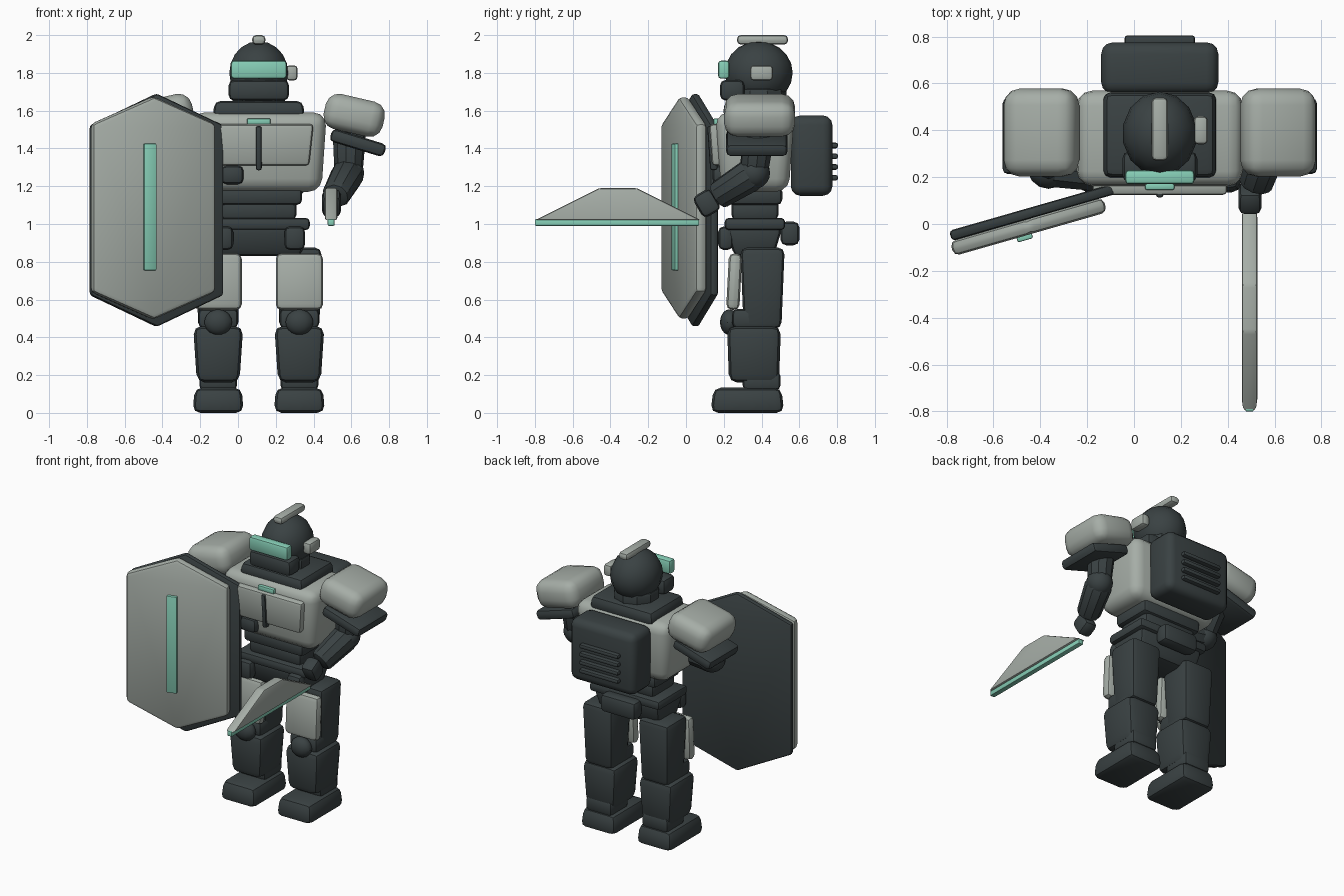
import bpy, bmesh
from math import radians
from mathutils import Vector, Matrix, Euler

cube = bpy.data.objects.get("Cube")
if cube:
    bpy.data.objects.remove(cube, do_unlink=True)


def material(name, rgb):
    m = bpy.data.materials.new(name)
    m.use_nodes = True
    m.diffuse_color = (*rgb, 1)
    m.node_tree.nodes["Principled BSDF"].inputs["Base Color"].default_value = (*rgb, 1)
    return m


DARK = material("dark slate", (0.042, 0.054, 0.056))
LIGHT = material("pale grey", (0.38, 0.42, 0.385))
TEAL = material("teal glow", (0.24, 0.62, 0.47))

CX = 0.11  # centre line of the body
SIDES = (("left", 1), ("right", -1))


def finish(name, bm, mat, matrix, bevel=0.0, segments=2):
    bmesh.ops.recalc_face_normals(bm, faces=bm.faces)
    if bevel:
        sharp = [e for e in bm.edges if e.calc_face_angle(0) > 0.3]
        bmesh.ops.bevel(bm, geom=sharp, offset=bevel, segments=segments,
                        profile=0.5, affect='EDGES', clamp_overlap=True)
    mesh = bpy.data.meshes.new(name)
    bm.to_mesh(mesh)
    bm.free()
    ob = bpy.data.objects.new(name, mesh)
    ob.matrix_world = matrix
    mesh.materials.append(mat)
    bpy.context.collection.objects.link(ob)
    bpy.ops.object.select_all(action='DESELECT')
    ob.select_set(True)
    bpy.context.view_layer.objects.active = ob
    bpy.ops.object.shade_smooth_by_angle(angle=radians(32))
    return ob


def place(loc, rot=(0, 0, 0)):
    return Matrix.Translation(loc) @ Euler([radians(a) for a in rot]).to_matrix().to_4x4()


def box(name, mat, loc, size, bevel=0.02, rot=(0, 0, 0), bottom=(1, 1), top=(1, 1), segments=2):
    """Bevelled box whose top and bottom can be narrowed."""
    bm = bmesh.new()
    bmesh.ops.create_cube(bm, size=1)
    for v in bm.verts:
        k = top if v.co.z > 0 else bottom
        v.co = Vector((v.co.x * size[0] * k[0], v.co.y * size[1] * k[1], v.co.z * size[2]))
    return finish(name, bm, mat, place(loc, rot), bevel, segments)


def ball(name, mat, loc, radii):
    bm = bmesh.new()
    bmesh.ops.create_uvsphere(bm, u_segments=14, v_segments=10, radius=1)
    bmesh.ops.scale(bm, vec=radii, verts=bm.verts)
    return finish(name, bm, mat, place(loc))


def limb(name, mat, a, b, r1, r2, bevel=0.025):
    """Tapered ten-sided rod between two points."""
    a, b = Vector(a), Vector(b)
    bm = bmesh.new()
    bmesh.ops.create_cone(bm, cap_ends=True, segments=10, radius1=r1, radius2=r2, depth=(b - a).length)
    turn = (b - a).to_track_quat('Z', 'Y').to_matrix().to_4x4()
    for f in bm.faces:
        f.smooth = True
    caps = [e for e in bm.edges if any(len(f.verts) > 4 for f in e.link_faces)]
    bmesh.ops.bevel(bm, geom=caps, offset=bevel, segments=2, profile=0.5, affect='EDGES')
    return finish(name, bm, mat, Matrix.Translation((a + b) / 2) @ turn)


def prism(name, mat, outline, thick, matrix, bevel, segments=2):
    """Outline in local x,z extruded along local y."""
    bm = bmesh.new()
    face = bm.faces.new([bm.verts.new((x, -thick / 2, z)) for x, z in outline])
    out = bmesh.ops.extrude_face_region(bm, geom=[face])
    bmesh.ops.translate(bm, vec=(0, thick, 0),
                        verts=[g for g in out["geom"] if isinstance(g, bmesh.types.BMVert)])
    return finish(name, bm, mat, matrix, bevel, segments)


# Head
ball("head", DARK, (CX, 0.385, 1.80), (0.16, 0.18, 0.168))
box("jaw_guard", DARK, (CX, 0.245, 1.708), (0.32, 0.13, 0.11), 0.03)
limb("neck", DARK, (CX, 0.385, 1.58), (CX, 0.385, 1.72), 0.14, 0.15)
box("visor", TEAL, (CX, 0.2, 1.817), (0.295, 0.06, 0.095), 0.015)
box("head_crest", LIGHT, (CX, 0.405, 1.975), (0.07, 0.27, 0.05), 0.02)
box("ear_unit", LIGHT, (0.285, 0.4, 1.8), (0.06, 0.12, 0.08), 0.018)

# Torso
box("collar", DARK, (CX, 0.38, 1.607), (0.49, 0.37, 0.088), 0.03, top=(0.95, 0.95))
box("chest", LIGHT, (CX, 0.365, 1.38), (0.72, 0.42, 0.42), 0.07, bottom=(0.92, 0.85), segments=3)
box("chest_plate", LIGHT, (CX, 0.165, 1.42), (0.58, 0.07, 0.22), 0.02, rot=(4, 0, 0), bottom=(0.92, 1))
box("chest_seam", DARK, (CX, 0.14, 1.402), (0.032, 0.04, 0.235), 0.012, rot=(4, 0, 0))
box("chest_light", TEAL, (CX, 0.16, 1.543), (0.125, 0.03, 0.033), 0.008)
box("abdomen_upper", DARK, (CX, 0.365, 1.15), (0.46, 0.29, 0.1), 0.03)
box("abdomen_lower", DARK, (CX, 0.365, 1.075), (0.4, 0.25, 0.11), 0.03)
box("belt", DARK, (CX, 0.365, 1.0), (0.54, 0.32, 0.065), 0.022)
box("pelvis", DARK, (CX, 0.36, 0.905), (0.5, 0.3, 0.15), 0.03, bottom=(0.9, 0.7))
box("rear_pouch", DARK, (CX, 0.55, 0.95), (0.27, 0.1, 0.125), 0.03)
for side, s in SIDES:
    box(side + "_belt_pouch", DARK, (CX + s * 0.19, 0.21, 0.925), (0.11, 0.08, 0.125), 0.03)

# Backpack with vents
box("backpack", DARK, (CX, 0.665, 1.362), (0.5, 0.22, 0.425), 0.05, segments=3)
for i in range(4):
    box(f"backpack_vent_{i + 1}", DARK, (CX, 0.78, 1.245 + i * 0.057), (0.3, 0.05, 0.03), 0.012)

# Shoulders and legs
for side, s in SIDES:
    box(side + "_pauldron", LIGHT, (CX + s * 0.505, 0.39, 1.575), (0.32, 0.375, 0.19), 0.07,
        rot=(0, s * 13, 0), segments=3)
    box(side + "_shoulder_flange", DARK, (CX + s * 0.525, 0.375, 1.43), (0.3, 0.325, 0.07), 0.025,
        rot=(0, s * 17, 0))
    x = CX + s * 0.215
    box(side + "_thigh", DARK, (x, 0.405, 0.66), (0.235, 0.235, 0.43), 0.035, bottom=(0.9, 0.85))
    box(side + "_thigh_plate", LIGHT, (x, 0.255, 0.695), (0.25, 0.07, 0.3), 0.03, rot=(-3, 0, 0))
    box(side + "_knee_block", DARK, (x, 0.36, 0.5), (0.21, 0.23, 0.1), 0.025)
    ball(side + "_knee_cap", DARK, (x, 0.23, 0.48), (0.075, 0.05, 0.068))
    box(side + "_shin", DARK, (x, 0.36, 0.31), (0.265, 0.285, 0.3), 0.045, bottom=(0.85, 0.93))
    box(side + "_ankle", DARK, (x, 0.4, 0.17), (0.2, 0.2, 0.1), 0.025)
    box(side + "_foot", DARK, (x, 0.325, 0.067), (0.27, 0.39, 0.134), 0.04, top=(0.92, 0.92))

# Left arm reaches forward and down to the blade
ELBOW, HAND = (0.585, 0.36, 1.27), (0.495, 0.11, 1.11)
limb("left_upper_arm", DARK, (0.59, 0.385, 1.5), ELBOW, 0.09, 0.075)
ball("left_elbow", DARK, ELBOW, (0.085, 0.085, 0.085))
limb("left_forearm", DARK, ELBOW, (0.515, 0.16, 1.145), 0.09, 0.075)
box("left_hand", DARK, HAND, (0.1, 0.11, 0.13), 0.03, rot=(30, 0, 0))

# Right arm folds across the body behind the shield
ELBOW = (-0.365, 0.24, 1.28)
limb("right_upper_arm", DARK, (-0.37, 0.37, 1.5), ELBOW, 0.09, 0.075)
ball("right_elbow", DARK, ELBOW, (0.09, 0.09, 0.085))
limb("right_forearm", DARK, ELBOW, (-0.08, 0.2, 1.265), 0.085, 0.07)
box("right_hand", DARK, (-0.03, 0.19, 1.26), (0.12, 0.1, 0.1), 0.03)

# Blade: flat-topped profile running forward, with a glowing lower edge
prism("blade", LIGHT, [(-0.8, 1.02), (0.08, 1.02), (-0.26, 1.19), (-0.46, 1.19)], 0.066,
      Matrix.Translation((0.493, 0, 0)) @ Matrix.Rotation(radians(90), 4, 'Z'), 0.012)
box("blade_edge", TEAL, (0.493, -0.365, 1.008), (0.036, 0.87, 0.035), 0.006)


# Shield: dark backing, pale raised face, glowing stripe
def hexagon(half_width, shoulder, apex):
    h, s, a = half_width, shoulder, apex
    return [(-h, -s), (0, -a), (h, -s), (h, s), (0, a), (-h, s)]


YAW = (0, 0, 16)
prism("shield_back", DARK, hexagon(0.365, 0.45, 0.617), 0.045, place((-0.432, 0.05, 1.073), YAW), 0.015)
prism("shield_face", LIGHT, hexagon(0.34, 0.445, 0.59), 0.065, place((-0.45, -0.012, 1.085), YAW), 0.025)
box("shield_stripe", TEAL, (-0.467, -0.055, 1.09), (0.068, 0.03, 0.67), 0.006, rot=YAW)
